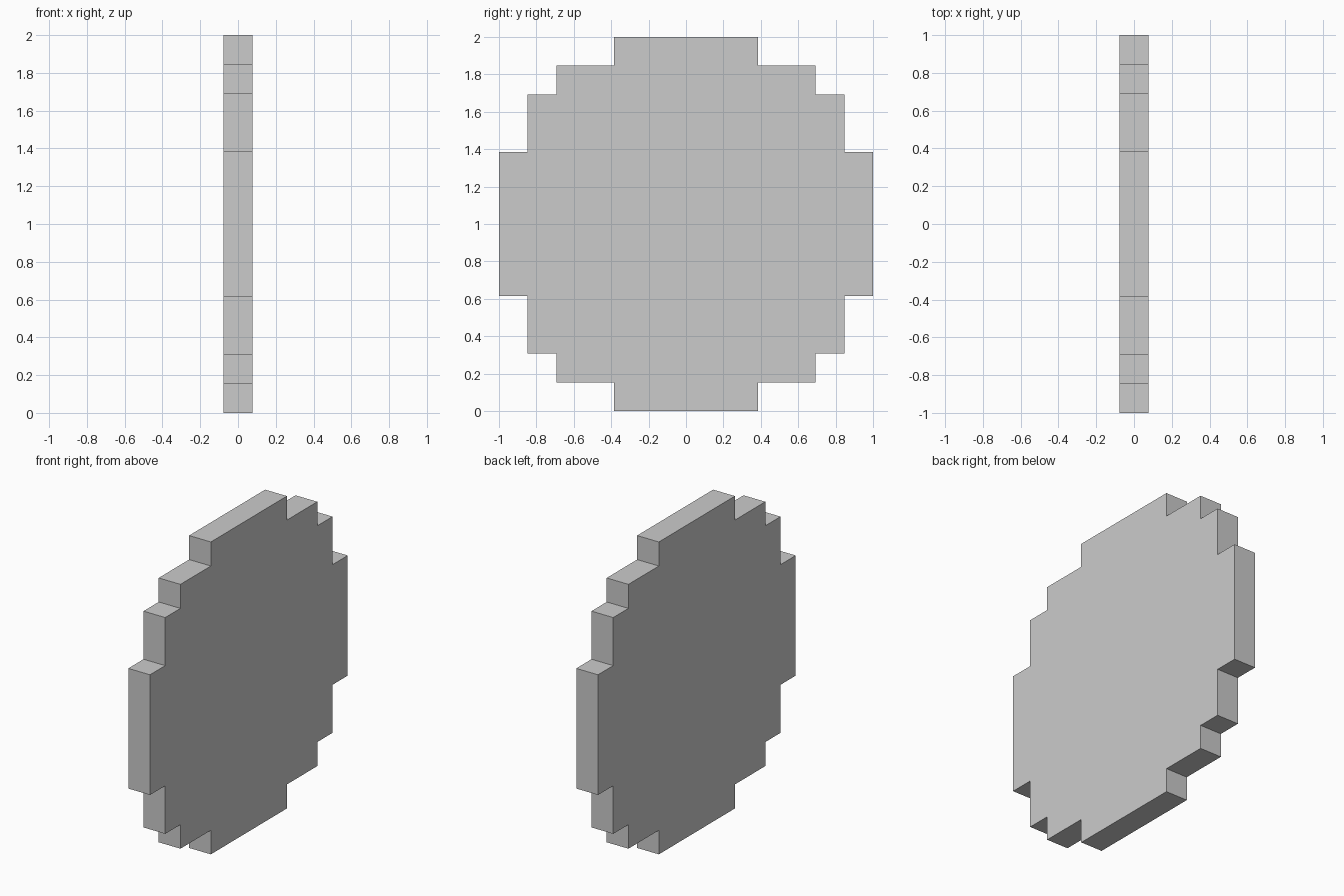
import bpy, bmesh

if "Cube" in bpy.data.objects:
    bpy.data.objects.remove(bpy.data.objects["Cube"])

U = 2 / 13  # one step; the disc is 13 steps across and one step thick

# Stepped outline of one quarter (y, z), in steps from the disc centre
quarter = [(6.5, 2.5), (5.5, 2.5), (5.5, 4.5), (4.5, 4.5),
           (4.5, 5.5), (2.5, 5.5), (2.5, 6.5)]

# Turn the quarter four times to close the outline
outline = []
for _ in range(4):
    outline += quarter
    quarter = [(-z, y) for y, z in quarter]

# Extrude the outline through the thickness
bm = bmesh.new()
face = bm.faces.new([bm.verts.new((-U / 2, y * U, 1 + z * U)) for y, z in outline])
ext = bmesh.ops.extrude_face_region(bm, geom=[face], use_keep_orig=True)
moved = [g for g in ext["geom"] if isinstance(g, bmesh.types.BMVert)]
bmesh.ops.translate(bm, vec=(U, 0, 0), verts=moved)
bmesh.ops.recalc_face_normals(bm, faces=bm.faces)

mesh = bpy.data.meshes.new("stepped_disc")
bm.to_mesh(mesh)
bm.free()
bpy.context.collection.objects.link(bpy.data.objects.new("stepped_disc", mesh))
